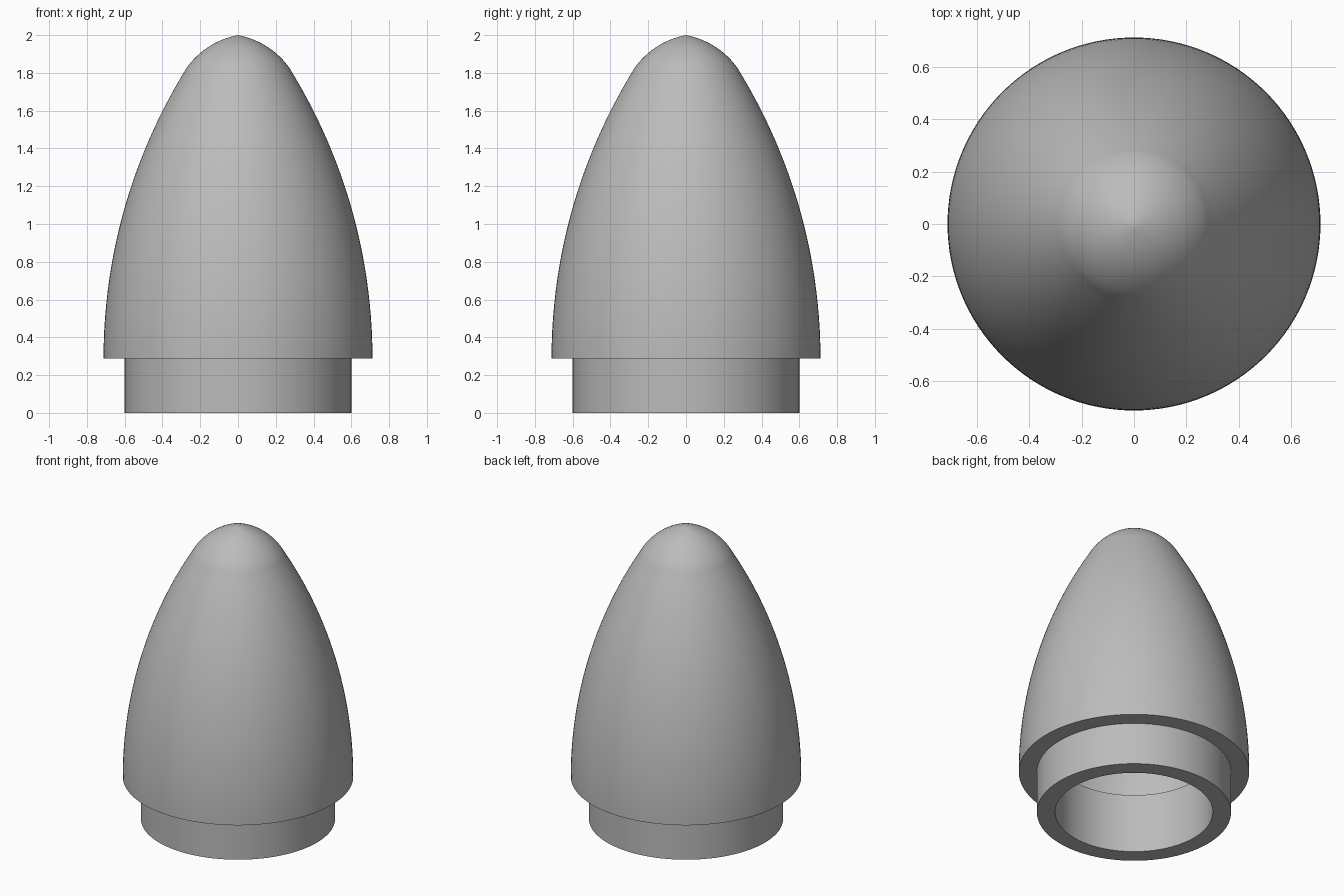
import bpy
import bmesh
from math import asin, atan2, cos, sin, pi, radians

cube = bpy.data.objects.get("Cube")
if cube:
    bpy.data.objects.remove(cube, do_unlink=True)

SEGMENTS = 128
BASE_Z, BASE_R = 0.287, 0.712      # lower rim of the cone
OGIVE_R = 2.91                     # radius of the long side arc
CAP_X, CAP_Z, CAP_R = -0.078, 1.577, 0.43   # blunt tip arc
WALL = 0.115

grey = bpy.data.materials.new("plain_grey")
grey.use_nodes = True
colour = (0.5, 0.5, 0.5, 1)
grey.diffuse_color = colour
grey.node_tree.nodes["Principled BSDF"].inputs["Base Color"].default_value = colour


def arc(cx, cz, radius, start, end, steps):
    """Points (r, z) along a circular arc."""
    angles = [start + (end - start) * i / steps for i in range(steps + 1)]
    return [(cx + radius * cos(a), cz + radius * sin(a)) for a in angles]


def nose_curve(inset):
    """Side arc and blunt tip, moved inwards by inset."""
    join = asin((1.8 - BASE_Z) / OGIVE_R)
    side = arc(BASE_R - OGIVE_R, BASE_Z, OGIVE_R - inset, 0, join, 32)
    radius = CAP_R - inset
    tip = pi - atan2((radius ** 2 - CAP_X ** 2) ** 0.5, CAP_X)
    cap = arc(CAP_X, CAP_Z, radius, join, tip, 16)
    cap[-1] = (0, cap[-1][1])
    return side + cap[1:]


def lathe(name, profile, closed):
    """Spin a profile of (r, z) points around the z axis."""
    bm = bmesh.new()
    verts = [bm.verts.new((r, 0, z)) for r, z in profile]
    edges = [bm.edges.new(pair) for pair in zip(verts, verts[1:])]
    if closed:
        edges.append(bm.edges.new((verts[-1], verts[0])))
    bmesh.ops.spin(bm, geom=verts + edges, axis=(0, 0, 1), cent=(0, 0, 0),
                   angle=2 * pi, steps=SEGMENTS, use_merge=True)
    bmesh.ops.remove_doubles(bm, verts=bm.verts, dist=0.0001)
    bmesh.ops.recalc_face_normals(bm, faces=bm.faces)
    mesh = bpy.data.meshes.new(name)
    bm.to_mesh(mesh)
    bm.free()
    mesh.materials.append(grey)
    obj = bpy.data.objects.new(name, mesh)
    bpy.context.collection.objects.link(obj)
    bpy.ops.object.select_all(action='DESELECT')
    obj.select_set(True)
    bpy.context.view_layer.objects.active = obj
    bpy.ops.object.shade_smooth_by_angle(angle=radians(30))


# Hollow cone: inner skin from its tip down, then the outer skin in reverse
inner = nose_curve(WALL)
outer = nose_curve(0)
cone = outer + inner[::-1]
# The two tips lie on the axis, so the skins are joined only at the rim
rim_first = cone[len(outer):] + cone[:len(outer)]
lathe("nose_cone", rim_first, closed=False)

# Shoulder tube, reaching a little way up inside the cone
r_out, r_in, top = 0.6, 0.487, BASE_Z + WALL
lathe("shoulder_tube", [(r_in, 0), (r_out, 0), (r_out, top), (r_in, top)], closed=True)
